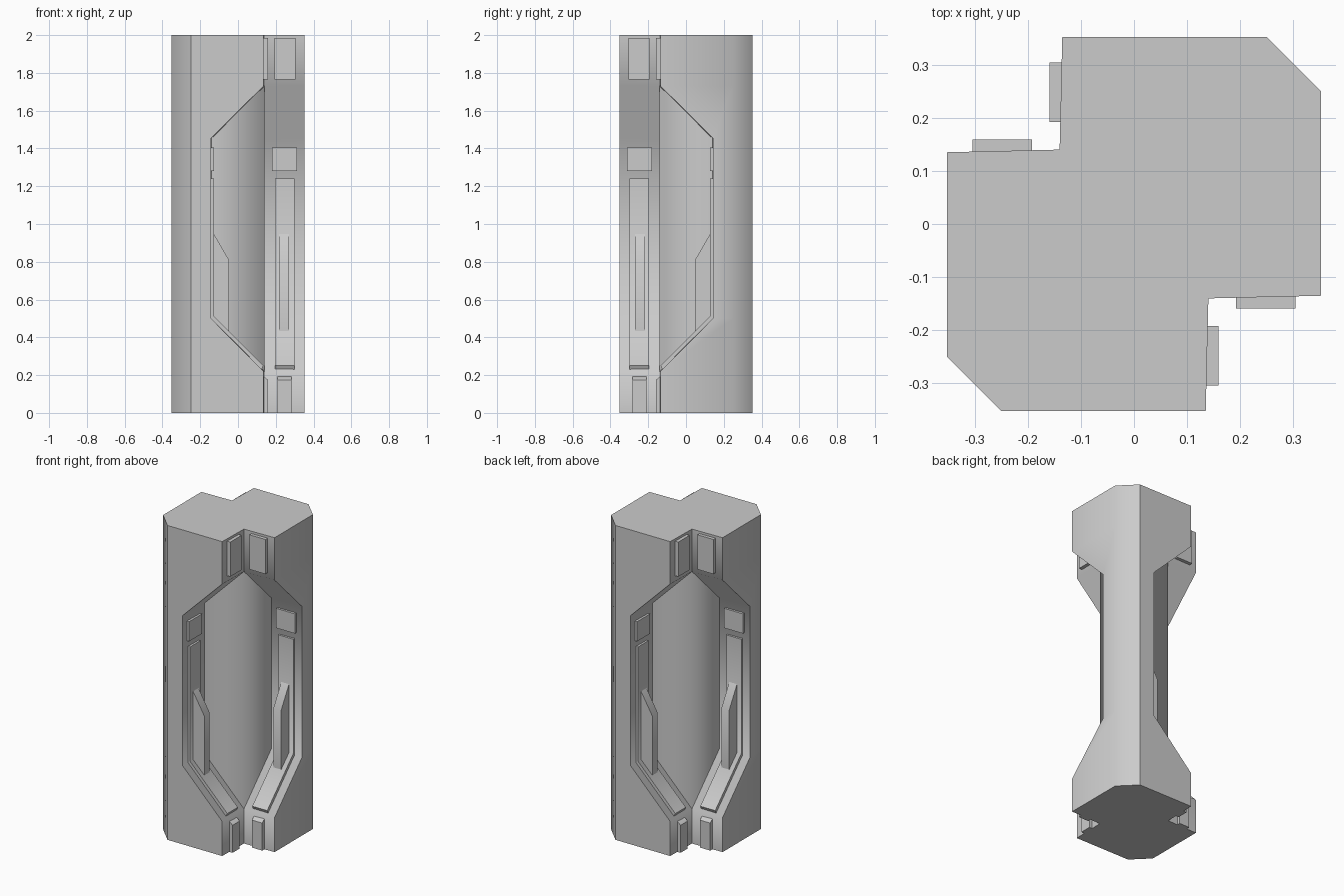
import bpy
import bmesh
from math import radians

cube = bpy.data.objects.get("Cube")
if cube:
    bpy.data.objects.remove(cube)

grey = bpy.data.materials.new("plain grey")
grey.use_nodes = True
colour = (0.6, 0.6, 0.6, 1)
grey.diffuse_color = colour
grey.node_tree.nodes["Principled BSDF"].inputs["Base Color"].default_value = colour

SIDE, CHAMFER, CORE = 0.352, 0.25, 0.14


def finish(bm, name, smooth_rule=None):
    """Shade by edge angle, with an optional rule for special edges."""
    for f in bm.faces:
        f.smooth = True
    for e in bm.edges:
        e.smooth = len(e.link_faces) == 2 and e.calc_face_angle(3) < radians(47)
        if smooth_rule:
            smooth_rule(e)
    mesh = bpy.data.meshes.new(name)
    bm.to_mesh(mesh)
    bm.free()
    mesh.materials.append(grey)
    obj = bpy.data.objects.new(name, mesh)
    bpy.context.collection.objects.link(obj)
    return obj


# Pillar body: two opposite notches that deepen around a square core
def section(edge):
    outer = edge - 0.005
    half = [(-CHAMFER, -SIDE), (outer, -SIDE), (edge, -CORE), (CORE, -CORE),
            (CORE, -edge), (SIDE, -outer), (SIDE, CHAMFER)]
    return half + [(-x, -y) for x, y in half]


def body_edges(e):
    a, b = (v.co for v in e.verts)
    if (a - b).xy.length > 0.001:
        return
    mid = (a + b) / 2
    if abs(abs(mid.x) - CHAMFER) < 0.001:
        e.smooth = False
    if mid.x * mid.y < 0 and abs(abs(mid.x) - CORE) < 0.001 and abs(abs(mid.y) - CORE) < 0.001:
        e.smooth = 0.22 < mid.z < 1.73


levels = [(0, CORE), (0.22, CORE), (0.5, -0.138), (1.455, -0.138), (1.73, CORE), (2, CORE)]
bm = bmesh.new()
rings = [[bm.verts.new((x, y, z)) for x, y in section(edge)] for z, edge in levels]
for low, high in zip(rings, rings[1:]):
    for i in range(len(low)):
        j = (i + 1) % len(low)
        bm.faces.new((low[i], low[j], high[j], high[i]))
bm.faces.new(rings[0][::-1])
bm.faces.new(rings[-1])
bmesh.ops.remove_doubles(bm, verts=bm.verts[:], dist=0.0005)
finish(bm, "pillar_body", body_edges)


# Wall details: a side profile (offset, height) extruded across each notch wall
def wall_detail(name, profile, near, far):
    walls = {
        "front_side": lambda u, w, z: (u, -w, z),
        "front_facing": lambda u, w, z: (w, -u, z),
        "back_side": lambda u, w, z: (-u, w, z),
        "back_facing": lambda u, w, z: (-w, u, z),
    }
    for wall, place in walls.items():
        bm = bmesh.new()
        a = [bm.verts.new(place(u, near, z)) for u, z in profile]
        b = [bm.verts.new(place(u, far, z)) for u, z in profile]
        bm.faces.new(a)
        bm.faces.new(b[::-1])
        for i in range(len(a)):
            j = (i + 1) % len(a)
            bm.faces.new((a[j], a[i], b[i], b[j]))
        bmesh.ops.recalc_face_normals(bm, faces=bm.faces[:])
        finish(bm, f"{name}_{wall}")


def plate(inner, outer, low, high):
    return [(inner, low), (outer, low), (outer, high), (inner, high)]


wall_detail("top_plate", plate(0.12, 0.159, 1.765, 1.985), 0.192, 0.304)
wall_detail("square_plate", plate(-0.16, -0.126, 1.28, 1.405), 0.18, 0.312)
wall_detail("long_plate", [(-0.16, 1.24), (-0.127, 1.24), (-0.127, 0.512),
                           (0.135, 0.25), (0.12, 0.22), (-0.16, 0.49)], 0.195, 0.3)
wall_detail("foot_plate", [(0.12, 0), (0.159, 0), (0.159, 0.175), (0.135, 0.195), (0.12, 0.195)],
            0.21, 0.282)
wall_detail("fin", [(-0.15, 0.955), (-0.132, 0.955), (-0.048, 0.81), (-0.048, 0.43),
                    (-0.06, 0.42), (-0.15, 0.51)], 0.216, 0.27)
